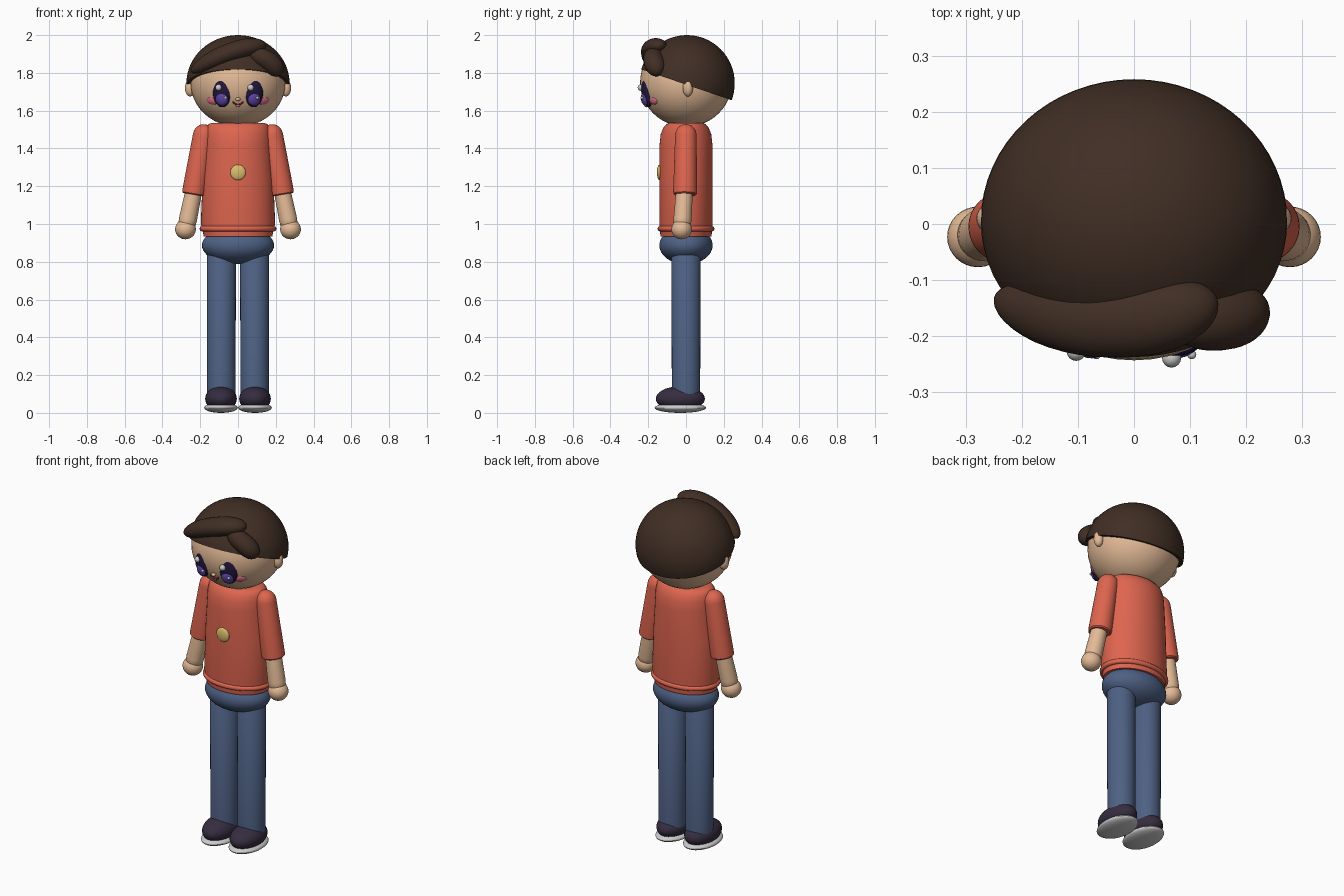
import bpy, bmesh, math
from mathutils import Vector, Matrix, Euler

if "Cube" in bpy.data.objects:
    bpy.data.objects.remove(bpy.data.objects["Cube"])


def mat(name, hexcol):
    rgb = [int(hexcol[i:i + 2], 16) / 255 for i in (0, 2, 4)]
    m = bpy.data.materials.new(name)
    m.diffuse_color = [c / 12.92 if c <= 0.04 else ((c + 0.055) / 1.055) ** 2.4 for c in rgb] + [1]
    m.use_nodes = True
    m.node_tree.nodes["Principled BSDF"].inputs["Base Color"].default_value = m.diffuse_color
    return m


SKIN, HAIR = mat("skin", "E4BB97"), mat("hair", "402E24")
SHIRT, JEANS = mat("shirt", "DE654F"), mat("jeans", "4E6184")
SHOE, SOLE = mat("shoe", "362D40"), mat("sole", "EDEDED")
DARK, IRIS = mat("eye", "20163A"), mat("iris", "5B42A0")
PINK, GOLD = mat("blush", "E0708C"), mat("button", "DDBC6C")
LIP = mat("lip", "7A3B38")


def finish(name, bm, m):
    bmesh.ops.recalc_face_normals(bm, faces=bm.faces)
    me = bpy.data.meshes.new(name)
    bm.to_mesh(me)
    bm.free()
    me.shade_smooth()
    me.set_sharp_from_angle(angle=math.radians(40))
    me.materials.append(m)
    ob = bpy.data.objects.new(name, me)
    bpy.context.collection.objects.link(ob)
    return ob


def ball(name, loc, size, m, rot=(0, 0, 0), seg=32, cut=None):
    bm = bmesh.new()
    bmesh.ops.create_uvsphere(bm, u_segments=seg, v_segments=seg // 2, radius=1)
    M = Matrix.Translation(loc) @ Euler(rot).to_matrix().to_4x4() @ Matrix.Diagonal((*size, 1))
    bm.transform(M)
    if cut:  # keep the side the plane normal points to, and close it
        geom = bm.verts[:] + bm.edges[:] + bm.faces[:]
        res = bmesh.ops.bisect_plane(bm, geom=geom, plane_co=cut[0], plane_no=cut[1], clear_inner=True)
        bmesh.ops.contextual_create(bm, geom=[e for e in res["geom_cut"] if isinstance(e, bmesh.types.BMEdge)])
    return finish(name, bm, m)


def sweep(name, pts, radii, m, seg=32):
    """Elliptical rings along a path, capped at both ends."""
    bm = bmesh.new()
    pts = [Vector(p) for p in pts]
    rings = []
    for i, (p, (ra, rb)) in enumerate(zip(pts, radii)):
        t = (pts[min(i + 1, len(pts) - 1)] - pts[max(i - 1, 0)]).normalized()
        a = Vector((0, 1, 0)).cross(t).normalized()
        b = t.cross(a)
        rings.append([bm.verts.new(p + a * ra * math.cos(u) + b * rb * math.sin(u))
                      for u in (2 * math.pi * k / seg for k in range(seg))])
    for r, s in zip(rings, rings[1:]):
        for k in range(seg):
            n = (k + 1) % seg
            bm.faces.new((r[k], r[n], s[n], s[k]))
    bm.faces.new(rings[0])
    bm.faces.new(rings[-1])
    return finish(name, bm, m)


def loft(name, rows, m):
    return sweep(name, [(0, 0, z) for z, _, _ in rows], [(x, y) for _, x, y in rows], m, 48)


def limb(name, p, q, profile, m):
    p, q = Vector(p), Vector(q)
    return sweep(name, [p.lerp(q, t) for t, _ in profile], [(r, r) for _, r in profile], m)


def lock(name, p0, p1, p2, ra, rb, m):
    """Rounded curved lock of hair along a quadratic path."""
    p0, p1, p2 = Vector(p0), Vector(p1), Vector(p2)
    ts = [(1 - math.cos(math.pi * i / 24)) / 2 for i in range(25)]
    pts = [p0 * (1 - t) ** 2 + p1 * 2 * t * (1 - t) + p2 * t * t for t in ts]
    f = [max(0.02, math.sqrt(1 - abs(2 * t - 1) ** 3)) * (0.92 + 0.12 * t) for t in ts]
    return sweep(name, pts, [(ra * k, rb * k) for k in f], m)


# Head, hair cap with slanted hairline, and fringe
ball("head", (0, 0, 1.75), (0.252, 0.243, 0.235), SKIN, seg=48)
ball("hair_cap", (0, 0.005, 1.745), (0.273, 0.253, 0.255), HAIR, seg=64,
     cut=((0, 0, 1.738), (0, 0.343, 1)))
lock("fringe_large", (-0.247, -0.13, 1.805), (-0.03, -0.215, 1.94), (0.147, -0.13, 1.945), 0.052, 0.067, HAIR)
lock("fringe_small", (0.06, -0.165, 1.9), (0.17, -0.19, 1.885), (0.22, -0.14, 1.79), 0.053, 0.055, HAIR)

# Face
for side, s in (("left", -1), ("right", 1)):
    x = 0.085 * s
    ball(side + "_ear", (0.254 * s, 0.01, 1.72), (0.027, 0.027, 0.045), SKIN, seg=24)
    ball(side + "_eye", (x, -0.205, 1.695), (0.05, 0.028, 0.077), DARK, (0.1, 0, 0.34 * s))
    ball(side + "_iris", (x, -0.217, 1.662), (0.034, 0.02, 0.036), IRIS, (0.15, 0, 0.34 * s), 24)
    ball(side + "_eye_shine", (x - 0.018, -0.233 - 0.006 * s, 1.722), (0.017,) * 3, SOLE, seg=16)
    ball(side + "_eye_glint", (x + 0.018, -0.233, 1.668), (0.008,) * 3, SOLE, seg=16)
    ball(side + "_cheek", (0.133 * s, -0.172, 1.655), (0.038, 0.014, 0.024), PINK, (0.3, 0, 0.62 * s), 24)
ball("nose", (0, -0.227, 1.66), (0.013, 0.013, 0.01), SKIN, seg=16)
smile = [(0.026 * math.sin(u), -0.216, 1.652 - 0.02 * math.cos(u)) for u in
         (-1.4 + 2.8 * i / 12 for i in range(13))]
sweep("mouth", smile, [(0.004, 0.005)] * 13, LIP, 10)
ball("lower_lip", (0, -0.21, 1.627), (0.012, 0.01, 0.009), PINK, seg=16)

# Shirt, hem and button
loft("shirt", [(0.935, 0.182, 0.135), (0.965, 0.187, 0.138), (1.0, 0.197, 0.141), (1.25, 0.187, 0.141),
               (1.42, 0.175, 0.14), (1.475, 0.173, 0.134), (1.51, 0.167, 0.12), (1.528, 0.157, 0.105),
               (1.535, 0.14, 0.09)], SHIRT)
loft("shirt_hem", [(0.975 + 0.014 * math.sin(u), 0.19 + 0.013 * math.cos(u), 0.137 + 0.013 * math.cos(u))
                   for u in (math.pi * (i / 10 - 0.5) for i in range(11))], SHIRT)
ball("button", (0, -0.14, 1.273), (0.041, 0.014, 0.041), GOLD)

# Hips
ball("hips", (0, 0, 0.887), (0.191, 0.141, 0.1), JEANS, seg=48)

# Arms and legs
dome = [(0.16 * (1 - math.cos(u)), 0.003 + 0.054 * math.sin(u)) for u in
        (math.pi / 2 * i / 8 for i in range(9))]
for side, s in (("left", -1), ("right", 1)):
    limb(side + "_sleeve", (0.172 * s, 0.0, 1.527), (0.235 * s, -0.005, 1.155),
         dome + [(0.95, 0.063), (0.985, 0.062), (1, 0.056)], SHIRT)
    limb(side + "_forearm", (0.225 * s, -0.005, 1.22), (0.272 * s, -0.021, 0.99),
         [(0, 0.043), (0.85, 0.048), (0.95, 0.046), (1, 0.04)], SKIN)
    ball(side + "_hand", (0.278 * s, -0.023, 0.972), (0.055, 0.054, 0.053), SKIN)
    limb(side + "_leg", (0.088 * s, 0, 0.86), (0.088 * s, 0, 0.06),
         [(0, 0.07), (0.015, 0.077), (1, 0.075)], JEANS)
    ball(side + "_shoe", (0.09 * s, -0.03, 0.075), (0.084, 0.13, 0.066), SHOE)
    ball(side + "_sole", (0.09 * s, -0.03, 0.027), (0.089, 0.136, 0.027), SOLE)
